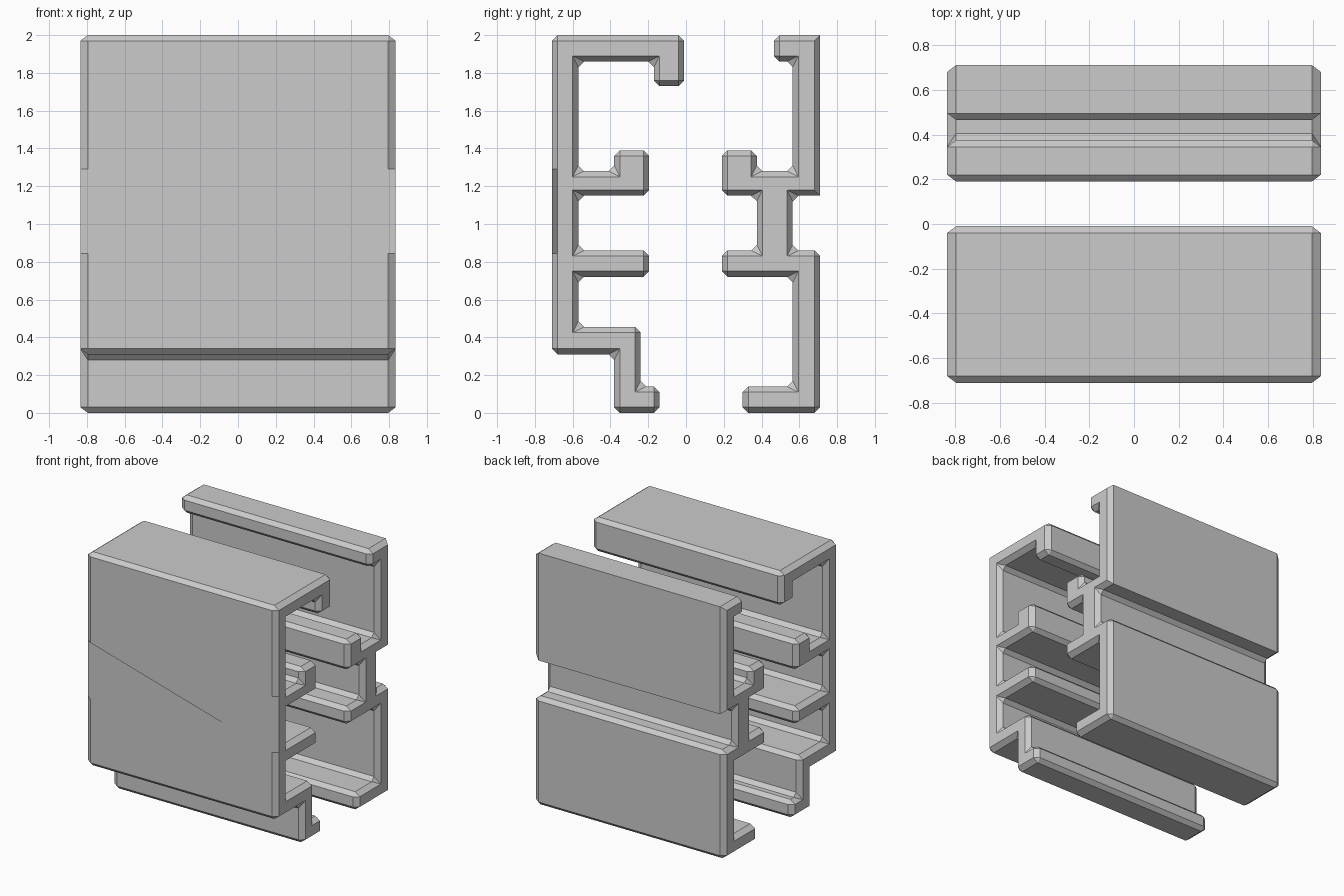
import bpy, bmesh

if "Cube" in bpy.data.objects:
    bpy.data.objects.remove(bpy.data.objects["Cube"])

HALF = 0.835      # half length of the extrusions
STRETCH = 1.33    # chamfers are a little longer along x
BEVEL = 0.03


def extrusion(name, profile, sharp=(), plain_ends=()):
    """Extrude a (y, z) profile along x and chamfer it.
    sharp: corners whose lengthwise edge stays unbevelled.
    plain_ends: profile segments whose end edge stays unbevelled."""
    bm = bmesh.new()
    n = len(profile)
    h = HALF / STRETCH
    a = [bm.verts.new((-h, y, z)) for y, z in profile]
    b = [bm.verts.new((h, y, z)) for y, z in profile]
    bm.faces.new(a)
    bm.faces.new(b[::-1])
    for i in range(n):
        j = (i + 1) % n
        bm.faces.new((a[j], a[i], b[i], b[j]))
    bmesh.ops.recalc_face_normals(bm, faces=bm.faces[:])
    edges = []
    for i in range(n):
        j = (i + 1) % n
        if i not in sharp:
            edges.append(bm.edges.get((a[i], b[i])))
        if i not in plain_ends:
            edges += [bm.edges.get((r[i], r[j])) for r in (a, b)]
    bmesh.ops.bevel(bm, geom=edges, offset=BEVEL, offset_type='OFFSET',
                    segments=1, profile=0.5, affect='EDGES', clamp_overlap=True)
    for v in bm.verts:
        v.co.x *= STRETCH
    me = bpy.data.meshes.new(name)
    bm.to_mesh(me)
    bm.free()
    ob = bpy.data.objects.new(name, me)
    bpy.context.collection.objects.link(ob)
    return ob


# Front half: wall with top hook, two shelves and a stepped foot
extrusion("front_rail", [
    (-0.71, 2.0), (-0.71, 1.29), (-0.71, 0.845), (-0.71, 0.31),
    (-0.38, 0.31), (-0.38, 0.0), (-0.14, 0.0), (-0.14, 0.14),
    (-0.24, 0.14), (-0.24, 0.455), (-0.57, 0.455), (-0.57, 0.72),
    (-0.195, 0.72), (-0.195, 0.86), (-0.57, 0.86), (-0.57, 1.15),
    (-0.195, 1.15), (-0.195, 1.39), (-0.38, 1.39), (-0.38, 1.28),
    (-0.57, 1.28), (-0.57, 1.86), (-0.17, 1.86), (-0.17, 1.73),
    (-0.01, 1.73), (-0.01, 2.0),
], sharp=(1, 2), plain_ends=(1,))

# Back half: two wall panels joined by a recessed web, with hooks and a foot
extrusion("back_rail", [
    (0.465, 2.0), (0.465, 1.86), (0.565, 1.86), (0.565, 1.28),
    (0.375, 1.28), (0.375, 1.39), (0.19, 1.39), (0.19, 1.15),
    (0.375, 1.15), (0.375, 0.86), (0.19, 0.86), (0.19, 0.72),
    (0.565, 0.72), (0.565, 0.14), (0.30, 0.14), (0.30, 0.0),
    (0.71, 0.0), (0.71, 0.86), (0.565, 0.86), (0.565, 1.15),
    (0.71, 1.15), (0.71, 2.0),
], sharp=(20, 21))
